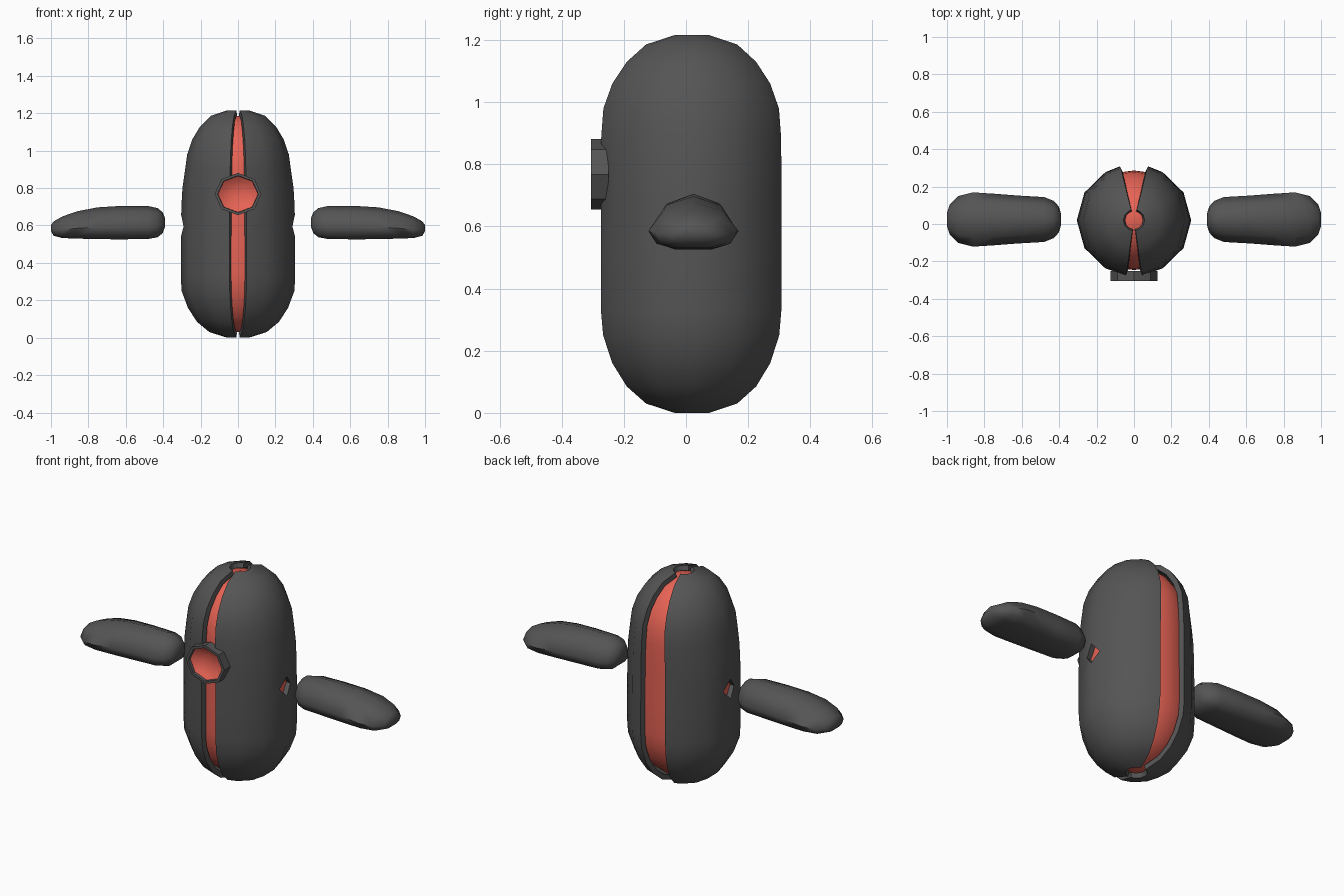
import bpy, bmesh, math

if "Cube" in bpy.data.objects:
    bpy.data.objects.remove(bpy.data.objects["Cube"])

def material(name, color):
    m = bpy.data.materials.new(name)
    m.diffuse_color = (*color, 1)
    m.use_nodes = True
    m.node_tree.nodes["Principled BSDF"].inputs["Base Color"].default_value = m.diffuse_color
    return m

DARK = material("charcoal", (0.09, 0.09, 0.09))
RED = material("coral_red", (0.80, 0.125, 0.09))
CY = 0.02          # y of the body axis
EYE_Z = 0.768      # height of the eye

def make(name, verts, faces, mat):
    me = bpy.data.meshes.new(name)
    me.from_pydata(verts, [], faces)
    me.materials.append(mat)
    ob = bpy.data.objects.new(name, me)
    bpy.context.collection.objects.link(ob)
    return ob

def recalc(ob):
    bm = bmesh.new()
    bm.from_mesh(ob.data)
    bmesh.ops.recalc_face_normals(bm, faces=bm.faces)
    bm.to_mesh(ob.data)
    bm.free()

def smooth(ob, angle=35):
    bpy.ops.object.select_all(action='DESELECT')
    ob.select_set(True)
    bpy.context.view_layer.objects.active = ob
    bpy.ops.object.shade_smooth_by_angle(angle=math.radians(angle))

def bake(ob):
    # Apply all modifiers
    dg = bpy.context.evaluated_depsgraph_get()
    me = bpy.data.meshes.new_from_object(ob.evaluated_get(dg))
    ob.modifiers.clear()
    ob.data = me

def loft(name, rings, mat, closed=True, caps=True, flip=False):
    # Skin a list of equal-length point rings
    n = len(rings[0])
    verts = [p for r in rings for p in r]
    faces = []
    for i in range(len(rings) - 1):
        for j in range(n if closed else n - 1):
            k = (j + 1) % n
            f = (i * n + j, i * n + k, (i + 1) * n + k, (i + 1) * n + j)
            faces.append(f[::-1] if flip else f)
    if caps:
        faces += [tuple(range(n))[::-1], tuple(range((len(rings) - 1) * n, len(rings) * n))]
    ob = make(name, verts, faces, mat)
    if closed:
        recalc(ob)
    return ob

# Body profile: radius, height, side-to-side stretch
PROFILE = [(0.057, 0, 1), (0.15, 0.03, 1.02), (0.213, 0.085, 1.03), (0.26, 0.16, 1.03),
           (0.29, 0.25, 1.04), (0.297, 0.33, 1.03), (0.297, 0.50, 1.03),
           (0.297, 0.70, 1.02), (0.297, 0.80, 1.0), (0.296, 0.89, 0.96),
           (0.289, 0.98, 0.94), (0.26, 1.06, 0.94), (0.213, 1.13, 0.95),
           (0.15, 1.186, 0.97), (0.057, 1.216, 1)]

def body_ring(r, z, sx, angles, side=1):
    return [(side * r * sx * math.cos(math.radians(a)),
             CY + r * math.sin(math.radians(a)), z) for a in angles]

# Cutters: round-ish eye socket and diamond arm sockets
def prism(name, pts_a, pts_b):
    ob = loft(name, [pts_a, pts_b], DARK)
    ob.hide_render = True
    ob.hide_set(True)
    return ob

def eye_ring(y, s):
    return [(0.125 * s * math.cos(k * math.pi / 4), y,
             EYE_Z + 0.113 * s * math.sin(k * math.pi / 4)) for k in range(8)]

def diamond(x):
    return [(x, CY + 0.05, 0.595), (x, CY, 0.655), (x, CY - 0.05, 0.595), (x, CY, 0.54)]

eye_cutter = prism("eye_cutter", eye_ring(-0.40, 0.9), eye_ring(-0.18, 0.9))

# Two half shells, split by a narrow front slot and a wider back slot
for side, label in ((1, "right"), (-1, "left")):
    socket = prism(label + "_socket_cutter", diamond(side * 0.2), diamond(side * 0.4))
    angles = [-81.5, -60, -30, 0, 30, 60, 75]
    shell = loft(label + "_shell", [body_ring(r, z, sx, angles, side) for r, z, sx in PROFILE],
                 DARK, closed=False, caps=False, flip=side < 0)
    sol = shell.modifiers.new("thickness", 'SOLIDIFY')
    sol.thickness = 0.028
    sol.offset = -1
    for cutter in (eye_cutter, socket):
        b = shell.modifiers.new("cut", 'BOOLEAN')
        b.operation = 'DIFFERENCE'
        b.solver = 'EXACT'
        b.object = cutter
    bake(shell)
    smooth(shell)

# Inner core seen through the slots and sockets
core_rings = [body_ring(max(r - 0.031, 0.02), 0.608 + (z - 0.608) * 0.951, sx,
                        range(0, 360, 15)) for r, z, sx in PROFILE]
smooth(loft("inner_core", core_rings, RED))

# Eye rim and concave eye dish
rim = [eye_ring(-0.25, 1), eye_ring(-0.306, 1), eye_ring(-0.306, 0.87), eye_ring(-0.25, 0.82)]
loft("eye_rim", rim + [rim[0]], DARK, caps=False)
bm_dish = [eye_ring(-0.292, 0.88), eye_ring(-0.272, 0.65), eye_ring(-0.260, 0.35),
           eye_ring(-0.257, 0.05)]
dish = loft("eye_dish", bm_dish, RED, caps=False)
bm = bmesh.new()
bm.from_mesh(dish.data)
bmesh.ops.holes_fill(bm, edges=[e for e in bm.edges if e.is_boundary and
                                all(v.co.y > -0.258 for v in e.verts)])
bmesh.ops.recalc_face_normals(bm, faces=bm.faces)
bm.normal_update()
if sum(f.normal.y * f.calc_area() for f in bm.faces) > 0:
    bmesh.ops.reverse_faces(bm, faces=bm.faces)
bm.to_mesh(dish.data)
bm.free()
smooth(dish)

# Floating arms: x, half width, bottom, top
ARM = [(0.39, 0.03, 0.595, 0.64), (0.402, 0.07, 0.56, 0.67), (0.43, 0.10, 0.537, 0.693),
       (0.48, 0.12, 0.528, 0.704), (0.62, 0.128, 0.526, 0.705), (0.75, 0.138, 0.527, 0.697),
       (0.86, 0.145, 0.53, 0.676), (0.94, 0.125, 0.533, 0.648), (0.985, 0.08, 0.545, 0.622),
       (1.0, 0.035, 0.57, 0.602)]
HALF = [(0.45, 0), (0.82, 0.10), (1, 0.38), (0.65, 0.83)]
SECTION = HALF + [(0, 1)] + [(-y, t) for y, t in reversed(HALF)]
for side, label in ((1, "right"), (-1, "left")):
    rings = [[(side * x, 0.024 + w * y, lo + (hi - lo) * t) for y, t in SECTION]
             for x, w, lo, hi in ARM]
    smooth(loft(label + "_arm", rings, DARK), 60)
